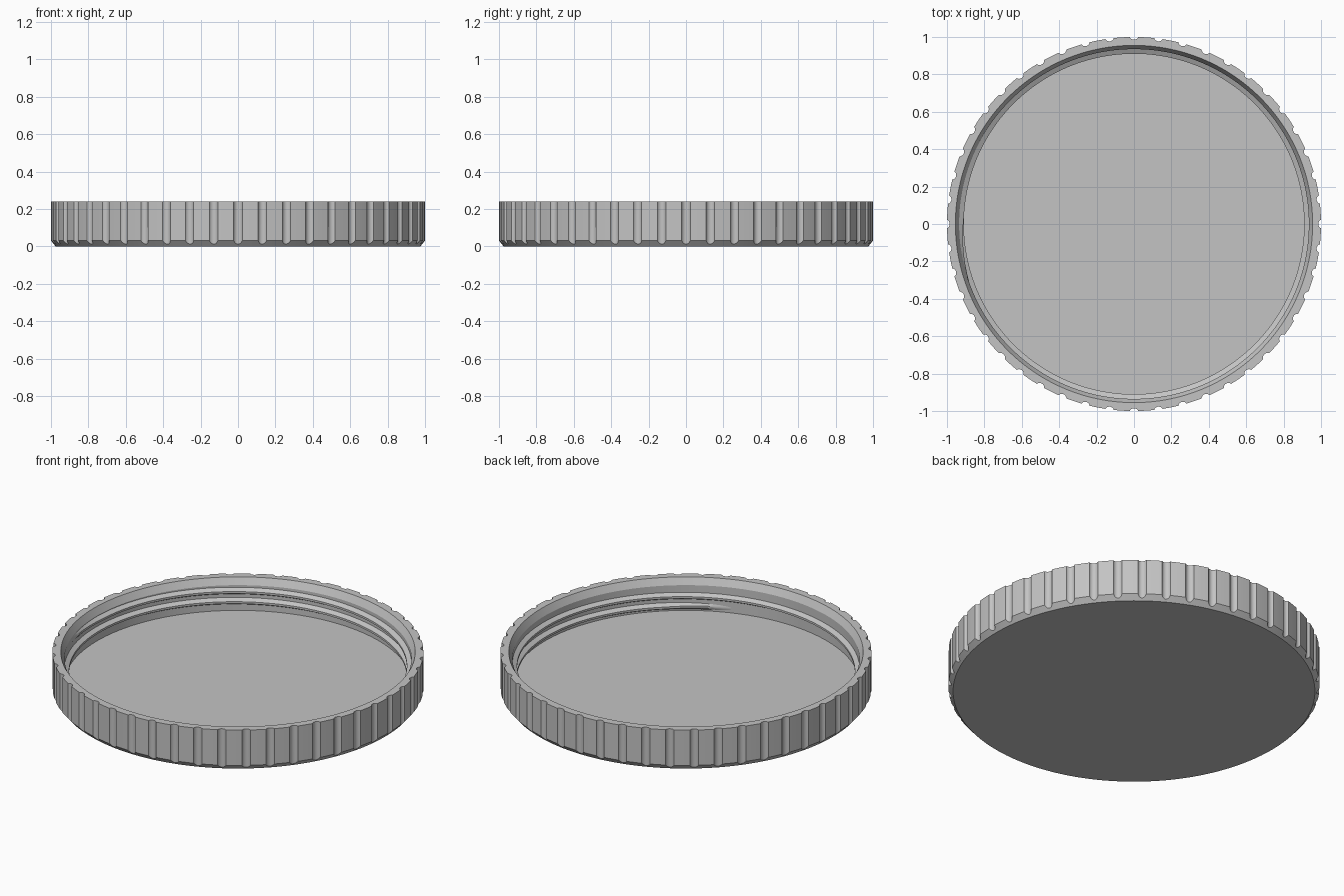
import bpy, bmesh
from math import sin, cos, pi, radians, sqrt, atan2

cube = bpy.data.objects.get("Cube")
if cube:
    bpy.data.objects.remove(cube)

# One grey plastic for everything
grey = bpy.data.materials.new("grey_plastic")
grey.use_nodes = True
colour = (0.55, 0.55, 0.55, 1)
grey.diffuse_color = colour
grey.node_tree.nodes["Principled BSDF"].inputs["Base Color"].default_value = colour

HEIGHT, FLOOR = 0.24, 0.05
BASE_R, CHAMFER_Z = 0.975, 0.03
WALL_R = 0.935
GROOVES = 48


def finish(bm, name, angle):
    bmesh.ops.recalc_face_normals(bm, faces=bm.faces)
    mesh = bpy.data.meshes.new(name)
    bm.to_mesh(mesh)
    bm.free()
    mesh.materials.append(grey)
    obj = bpy.data.objects.new(name, mesh)
    bpy.context.collection.objects.link(obj)
    bpy.ops.object.select_all(action="DESELECT")
    obj.select_set(True)
    bpy.context.view_layer.objects.active = obj
    bpy.ops.object.shade_smooth_by_angle(angle=radians(angle))
    return obj


def bridge(bm, a, b, closed=True):
    n = len(a)
    for i in range(n if closed else n - 1):
        j = (i + 1) % n
        bm.faces.new((a[i], a[j], b[j], b[i]))


def grip_outline():
    """Angle and radius round the grip: a round groove, then a rib, repeated."""
    cut_r, cut_centre = 0.025, 1.01
    half = sqrt(cut_r ** 2 - (cut_centre - 1) ** 2)
    edge = atan2(half, cut_centre - 1)
    step = 2 * pi / GROOVES
    points = []
    for g in range(GROOVES):
        for k in range(9):
            a = edge * (k / 4 - 1)
            x, y = cut_r * sin(a), cut_centre - cut_r * cos(a)
            points.append((g * step + atan2(x, y), sqrt(x * x + y * y)))
        for k in (1, 2, 3):
            rib = step - 2 * half
            points.append((g * step + half + rib * k / 4, 1.0))
    return points


# Lid body: chamfered base, grooved grip, rim, inner wall and floor
outline = grip_outline()
bm = bmesh.new()


def ring(rule):
    verts = []
    for angle, radius in outline:
        r, z = rule(radius)
        verts.append(bm.verts.new((r * cos(angle), r * sin(angle), z)))
    return verts


def chamfer(r):
    return r, CHAMFER_Z * (r - BASE_R) / (1 - BASE_R)


rings = [ring(rule) for rule in (
    lambda r: (BASE_R, 0),
    chamfer,
    lambda r: (r, HEIGHT),
    lambda r: (0.955, HEIGHT),
    lambda r: (WALL_R, 0.2),
    lambda r: (WALL_R, FLOOR),
)]
for lower, upper in zip(rings, rings[1:]):
    bridge(bm, lower, upper)
bm.faces.new(rings[0])
bm.faces.new(rings[-1])
finish(bm, "lid_body", 25)

# Inner screw thread: trapezoid section swept up a helix, fading at both ends
bm = bmesh.new()
START, END, STEPS = -430, 200, 336
PITCH = 0.06
sections = []
for i in range(STEPS + 1):
    turn = START + (END - START) * i / STEPS
    fade = min(1, i / 12, (STEPS - i) / 12)
    z = 0.139 + PITCH * (turn + 45) / 360
    crest = WALL_R - 0.025 * fade
    a = radians(turn)
    section = ((WALL_R + 0.004, -0.022), (crest, -0.006),
               (crest, 0.006), (WALL_R + 0.004, 0.022))
    sections.append([bm.verts.new((r * cos(a), r * sin(a), z + dz)) for r, dz in section])
for a, b in zip(sections, sections[1:]):
    bridge(bm, a, b)
bm.faces.new(sections[0])
bm.faces.new(sections[-1])
finish(bm, "screw_thread", 30)
